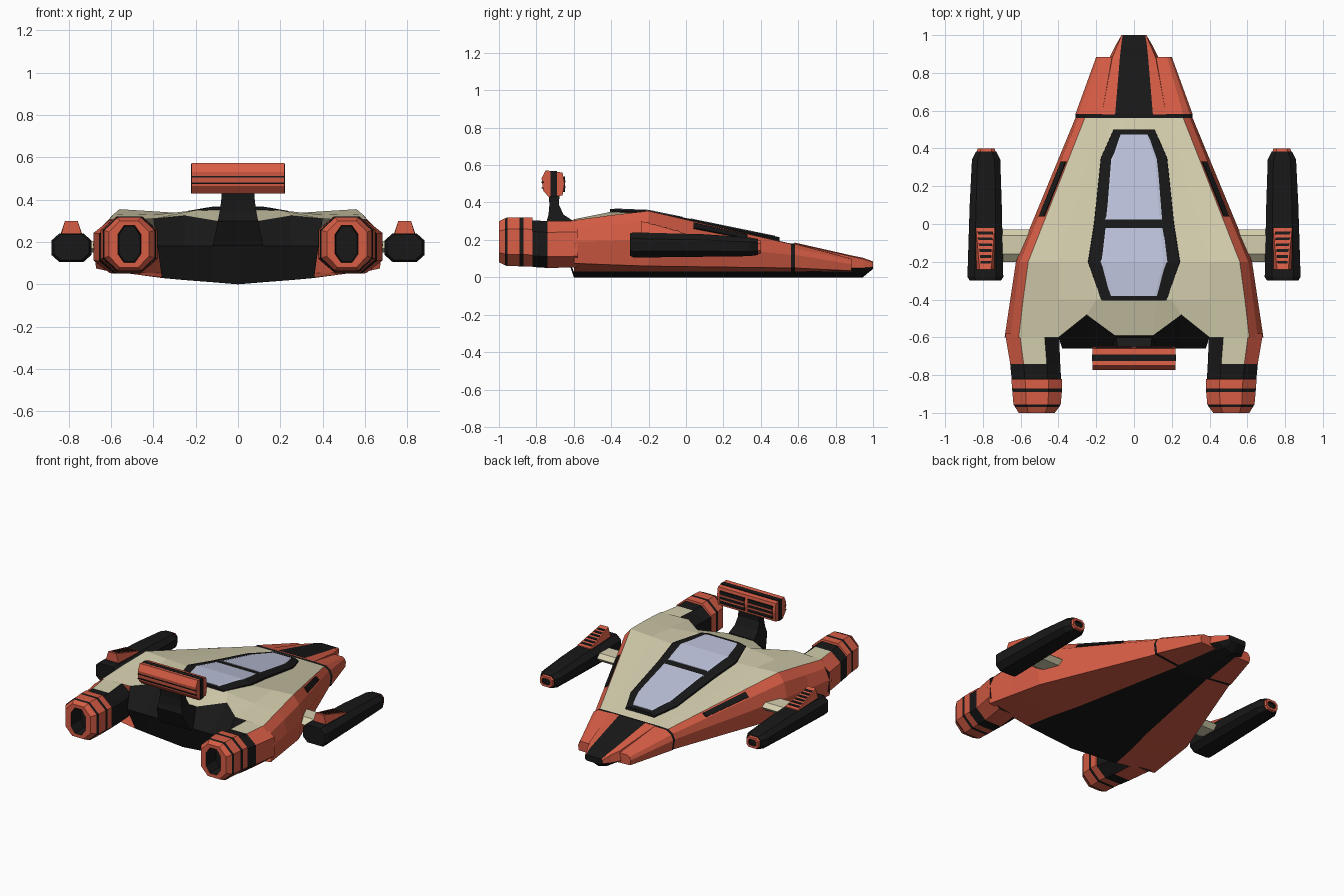
import bpy, bmesh

if "Cube" in bpy.data.objects:
    bpy.data.objects.remove(bpy.data.objects["Cube"])

COLORS = {"orange": (.68, .11, .06, 1), "cream": (.66, .62, .42, 1),
          "black": (.009, .009, .009, 1), "glass": (.51, .54, .71, 1)}
MATS = list(COLORS)
for n, c in COLORS.items():
    bpy.data.materials.new(n).diffuse_color = c


def loft(name, rings, color, closed=True, caps=(None, None), mirror=True):
    """Skin rings of points; color is a name or a function of (segment, column)."""
    bm = bmesh.new()
    vs = [[bm.verts.new(p) for p in r] for r in rings]
    n = len(rings[0])
    pick = color if callable(color) else (lambda i, j: color)
    for i in range(len(rings) - 1):
        for j in range(n if closed else n - 1):
            k = (j + 1) % n
            f = bm.faces.new((vs[i][j], vs[i][k], vs[i + 1][k], vs[i + 1][j]))
            f.material_index = MATS.index(pick(i, j))
    for r, cap in ((vs[0], caps[0]), (vs[-1], caps[1])):
        if cap:
            bm.faces.new(r).material_index = MATS.index(cap)
    if mirror:
        bmesh.ops.mirror(bm, geom=bm.verts[:] + bm.edges[:] + bm.faces[:],
                         axis='X', merge_dist=1e-4)
    bmesh.ops.recalc_face_normals(bm, faces=bm.faces[:])
    me = bpy.data.meshes.new(name)
    bm.to_mesh(me)
    bm.free()
    for m in MATS:
        me.materials.append(bpy.data.materials[m])
    ob = bpy.data.objects.new(name, me)
    bpy.context.collection.objects.link(ob)
    return ob


def octagon(y, cx, w, cz, h, fx=.27, fz=.24):
    a, b, p, q = w / 2, h / 2, w * (.5 - fx), h * (.5 - fz)
    return [(cx + x, y, cz + z) for x, z in
            ((-p, b), (p, b), (a, q), (a, -q), (p, -b), (-p, -b), (-a, -q), (-a, q))]


def rect(y, x0, x1, z0, z1):
    return [(x0, y, z0), (x1, y, z0), (x1, y, z1), (x0, y, z1)]


def at(y, pts):
    return [(x, y, z) for x, z in pts]


# Hull: half sections from top centre, over the shoulder, to the keel
waist = [(0, .18), (.05, .18), (.12, .18), (.18, .18), (.26, .178),
         (.295, .155), (.31, .12), (.3, .05), (.12, .03), (0, 0)]
shoulder = [(0, .345), (.1, .345), (.25, .335), (.4, .345), (.56, .355),
            (.605, .30), (.625, .2), (.6, .06), (.27, .03), (0, 0)]
rear = at(-.6, [(0, .3), (.1, .3), (.25, .325), (.4, .31), (.61, .305),
                (.655, .26), (.685, .19), (.67, .075), (.36, .03), (0, 0)])
rear[0], rear[1], rear[2] = (0, -.59, .3), (.1, -.59, .3), (.25, -.48, .325)
hull = [at(.885, [(0, .1), (.03, .1), (.08, .1), (.12, .1), (.175, .1),
                  (.19, .09), (.2, .07), (.195, .035), (.07, .03), (0, 0)]),
        at(.582, waist), at(.562, waist), at(-.2, shoulder),
        at(-.4, [(0, .352), (.12, .352), (.2, .35), (.4, .328), (.587, .332),
                 (.63, .28), (.655, .195), (.635, .067), (.32, .03), (0, 0)]),
        rear]


def hull_color(i, j):
    if j == 8 or i == 1:
        return "black"
    return "cream" if j < 4 and i > 1 else "orange"


loft("hull", hull, hull_color, closed=False, caps=("orange", None))
loft("hull_rear_wall", [rear[:4],
     [(x, -.66, .18) for x in (0, .12, .25, .38)],
     [(0, -.6, 0), (.12, -.6, .01), (.25, -.6, .02), (.36, -.6, .03)]],
     "black", closed=False)

# Nose block with a black centre stripe
loft("nose", [
    at(.58, [(0, .186), (.1, .186), (.17, .181), (.18, .05), (.12, .028), (0, 0)]),
    at(.88, [(0, .118), (.075, .118), (.115, .112), (.13, .05), (.07, .026), (0, 0)]),
    at(.945, [(0, .105), (.068, .105), (.088, .098), (.098, .05), (.065, .02), (0, 0)]),
    at(1, [(0, .085), (.06, .085), (.066, .08), (.066, .055), (.05, .045), (0, .045)])],
    lambda i, j: "orange" if j in (1, 2) else "black", closed=False,
    caps=(None, "black"))


# Slits lying in the shoulder chamfer
def chamfer(y, t, out):
    s = (.562 - y) / .762
    e, f = [[waist[k][c] + (shoulder[k][c] - waist[k][c]) * s for c in (0, 1)] for k in (4, 5)]
    return (e[0] + (f[0] - e[0]) * t + out, y, e[1] + (f[1] - e[1]) * t + out)


loft("shoulder_slit", [[chamfer(y, t, o) for t, o in ((.2, -.01), (.2, .004), (.85, .004), (.85, -.01))]
                       for y in (.33, .04)], "black", caps=("black", "black"))


# Canopy: raised black frame and two glass panes
def canopy_z(y):
    if y > -.2:
        return .352 - (y + .2) * .205
    return .352 - (y + .2) * .04


def slab(name, rows, lift, depth, color):
    loft(name, [[(-w, y, canopy_z(y) + lift - depth), (-w * .98, y, canopy_z(y) + lift - .006),
                 (-w * .7, y, canopy_z(y) + lift + .006), (w * .7, y, canopy_z(y) + lift + .006),
                 (w * .98, y, canopy_z(y) + lift - .006), (w, y, canopy_z(y) + lift - depth)]
                for y, w in rows], color, caps=(color, color), mirror=False)


slab("canopy_frame", [(.5, .11), (.35, .178), (0, .215), (-.2, .247), (-.405, .175)], 0, .04, "black")
slab("front_window", [(.475, .092), (.343, .157), (.025, .193)], .003, .03, "glass")
slab("rear_window", [(-.02, .196), (-.2, .225), (-.382, .158)], .003, .03, "glass")

# Engine pods with stripes and hollow nozzles
pod = [octagon(*a) for a in (
    (-.58, .54, .285, .178, .25), (-.74, .523, .265, .175, .25), (-.82, .517, .262, .18, .25),
    (-.822, .515, .268, .188, .262), (-.87, .513, .265, .19, .262), (-.89, .513, .262, .19, .262),
    (-.955, .513, .25, .19, .26), (-.968, .513, .235, .19, .25), (-1, .515, .19, .19, .22),
    (-1, .513, .11, .19, .175), (-.9, .513, .10, .19, .165))]


def pod_color(i, j):
    if i == 0:
        return "cream" if j == 0 else "black" if j in (5, 6, 7) else "orange"
    return "black" if i in (1, 4, 6, 9) else "orange"


loft("engine_pod", pod, pod_color, caps=("black", "black"))

# Side nacelles, their nozzle tips, vents and support arms
loft("nacelle", [octagon(*a, .2, .25) for a in (
    (-.3, .787, .165, .175, .12), (-.28, .787, .19, .173, .135), (.1, .785, .17, .17, .12),
    (.34, .783, .15, .163, .1), (.385, .783, .105, .162, .085))], "black", caps=("black", "black"))
loft("nacelle_tip", [octagon(*a, .2, .25) for a in (
    (.38, .783, .1, .162, .08), (.4, .783, .09, .162, .07), (.4, .783, .06, .162, .04),
    (.37, .783, .055, .162, .035))],
    lambda i, j: "black" if i == 2 else "orange", caps=("orange", "black"))


def vent_ring(y, lift=0, narrow=0):
    t = (-.02 - y) / .22
    top, base = .05 - .02 * t - narrow, .052
    return [(.787 - base + narrow, y, .225), (.787 + base - narrow, y, .225),
            (.787 + top, y, .24 + .06 * t + lift), (.787 - top, y, .24 + .06 * t + lift)]


loft("vent_wedge", [vent_ring(-.02), vent_ring(-.24)], "orange", caps=("orange", "orange"))
for i in range(6):
    y = -.04 - i * .031
    loft(f"vent_slat_{i}", [vent_ring(y, .003, .008), vent_ring(y - .015, .003, .008)],
         "black", caps=("black", "black"))
loft("nacelle_arm", [[(x, y, z) for y, z in
                      ((-.2, .17), (-.16, .205), (-.06, .205), (-.03, .18), (-.06, .15), (-.16, .15))]
                     for x in (.5, .73)], "cream", caps=("cream", "cream"))

# Tail pylon and spoiler
loft("tail_pylon", [[(-x, a, z), (x, a, z), (x, b, z), (-x, b, z)] for x, a, b, z in (
    (.12, -.69, -.6, .18), (.095, -.745, -.6, .3), (.088, -.735, -.655, .335),
    (.08, -.73, -.68, .39), (.075, -.735, -.675, .45))],
    "black", caps=("black", "black"), mirror=False)
wing = [(-.772, .53), (-.75, .572), (-.66, .56), (-.65, .5), (-.66, .437), (-.735, .43), (-.765, .465)]
loft("spoiler", [[(x, y, z) for y, z in wing] for x in (-.22, .22)], "orange",
     caps=("orange", "orange"), mirror=False)
loft("spoiler_band", [rect(y, -.222, .222, .43, .569) for y in (-.725, -.69)],
     "black", caps=("black", "black"), mirror=False)
for z in (.478, .508):
    loft("spoiler_groove", [rect(y, -.221, .221, z - .003, z + .003) for y in (-.773, -.76)],
         "black", caps=("black", "black"), mirror=False)
loft("spoiler_grille", [rect(y, .012, .2, .455, .54) for y in (-.66, -.648)],
     "black", caps=("black", "black"))
for z in (.483, .512):
    loft("grille_bar", [rect(y, .012, .2, z - .005, z + .005) for y in (-.66, -.645)],
         "orange", caps=("orange", "orange"))

for m in bpy.data.materials:
    if m.users and not m.is_grease_pencil:
        m.use_nodes = True
        m.node_tree.nodes["Principled BSDF"].inputs["Base Color"].default_value = m.diffuse_color
